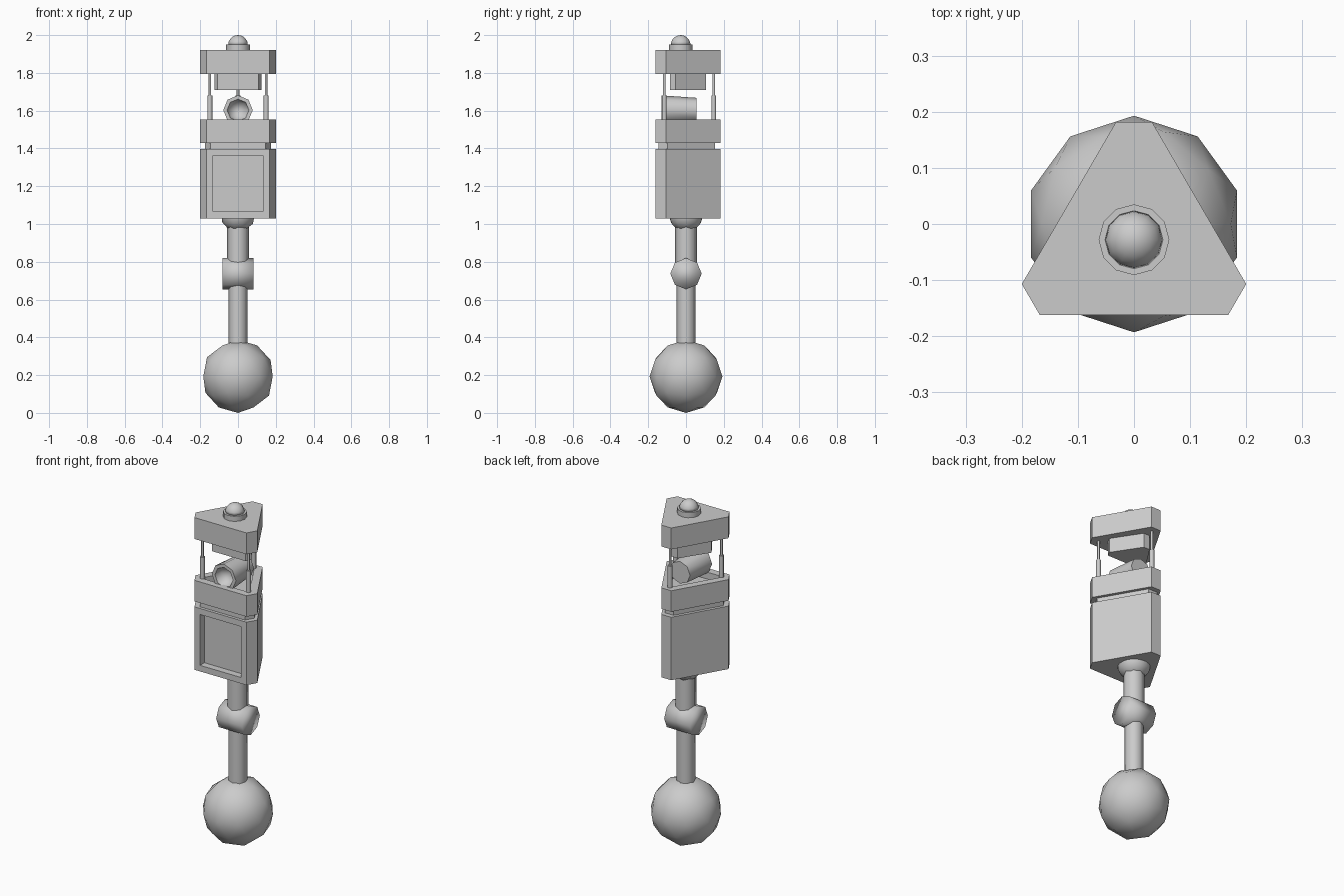
import bpy, bmesh
from math import cos, sin, tau
from mathutils import Vector

cube = bpy.data.objects.get("Cube")
if cube:
    bpy.data.objects.remove(cube)

grey = bpy.data.materials.new("plain grey")
grey.use_nodes = True
grey.diffuse_color = (0.6, 0.6, 0.6, 1)
grey.node_tree.nodes["Principled BSDF"].inputs["Base Color"].default_value = (0.6, 0.6, 0.6, 1)


def finish(bm, name, smooth=False, loc=(0, 0, 0)):
    for f in bm.faces:
        f.smooth = smooth
    mesh = bpy.data.meshes.new(name)
    bm.to_mesh(mesh)
    bm.free()
    mesh.materials.append(grey)
    ob = bpy.data.objects.new(name, mesh)
    ob.location = loc
    bpy.context.collection.objects.link(ob)
    return ob


def lathe(name, profile, sides, loc, axis="z", smooth=True, by_angle=False):
    """Closed solid turned from (radius, height) points around an axis."""
    place = {"z": lambda u, v, h: (u, v, h),
             "x": lambda u, v, h: (h, u, v),
             "y": lambda u, v, h: (u, h, v)}[axis]
    bm = bmesh.new()
    rings = [[bm.verts.new(place(r * cos(tau * i / sides), r * sin(tau * i / sides), h))
              for i in range(sides)] for r, h in profile]
    for low, high in zip(rings, rings[1:]):
        for i in range(sides):
            j = (i + 1) % sides
            bm.faces.new((low[i], low[j], high[j], high[i]))
    if profile[0][0] > 0:
        bm.faces.new(rings[0])
    if profile[-1][0] > 0:
        bm.faces.new(rings[-1])
    bmesh.ops.remove_doubles(bm, verts=bm.verts, dist=1e-5)
    bmesh.ops.recalc_face_normals(bm, faces=bm.faces)
    ob = finish(bm, name, smooth, loc)
    if by_angle:
        bpy.ops.object.select_all(action="DESELECT")
        ob.select_set(True)
        bpy.context.view_layer.objects.active = ob
        bpy.ops.object.shade_smooth_by_angle(angle=0.9)


def rod(name, radius, bottom, top, x=0, y=0, sides=8):
    lathe(name, [(radius, bottom), (radius, top)], sides, (x, y, 0), by_angle=True)


def ball(name, radius, z):
    bm = bmesh.new()
    bmesh.ops.create_icosphere(bm, subdivisions=2, radius=radius)
    finish(bm, name, True, (0, 0, z))


# Blunt-cornered triangle, right half from front to back
HALF = [(0.168, -0.162), (0.2, -0.107), (0.032, 0.182)]
CENTRE = -0.028


def prism(name, bottom, top, half=HALF, scale=1, recess=None, margin=0.05, depth=0.04):
    outline = half + [(-x, y) for x, y in reversed(half)]
    bm = bmesh.new()
    base = bm.faces.new([bm.verts.new((x * scale, CENTRE + (y - CENTRE) * scale, bottom))
                         for x, y in outline])
    raised = bmesh.ops.extrude_face_region(bm, geom=[base])["geom"]
    bmesh.ops.translate(bm, vec=(0, 0, top - bottom),
                        verts=[v for v in raised if isinstance(v, bmesh.types.BMVert)])
    bmesh.ops.recalc_face_normals(bm, faces=bm.faces)
    if recess:
        bm.normal_update()
        face = max(bm.faces, key=lambda f: f.normal.dot(Vector(recess)))
        bmesh.ops.inset_individual(bm, faces=[face], thickness=margin)
        bmesh.ops.inset_individual(bm, faces=[face], thickness=0.0005, depth=-depth)
    return finish(bm, name)


# Ball foot, leg and knee
ball("foot_ball", 0.193, 0.193)
rod("lower_leg", 0.05, 0.3, 0.74)
lathe("knee_joint", [(0.083, -0.083), (0.083, 0.083)], 8, (0, 0, 0.737), axis="x")
rod("upper_leg", 0.057, 0.74, 1.02)
ball("hip_ball", 0.093, 1.05)

# Triangular body with a recessed front panel, neck and tray
prism("body", 1.03, 1.398, recess=(0, -1, 0))
prism("neck", 1.39, 1.44, scale=0.87)
prism("tray", 1.43, 1.553, recess=(0, 0, 1))

# Tapered eye barrel with a hollow front
lathe("eye_barrel", [(0, 0.055), (0.065, 0.055), (0.078, -0.13), (0.058, -0.13), (0.045, -0.09), (0, -0.07)],
      8, (0, 0, 1.603), axis="y", by_angle=True)

# Three telescopic posts holding the roof
for label, x, y in (("right", -0.149, -0.115), ("left", 0.149, -0.115), ("back", 0, 0.147)):
    rod(label + "_post_sleeve", 0.013, 1.5, 1.68, x, y)
    rod(label + "_post", 0.007, 1.66, 1.81, x, y)

# Roof, hanging block and dome
prism("hanging_block", 1.71, 1.80, half=[(0.108, -0.085), (0.125, -0.055), (0.02, 0.105)])
prism("roof", 1.795, 1.92)
rod("dome_ring", 0.063, 1.91, 1.95, y=CENTRE, sides=12)
lathe("dome", [(0.052 * cos(tau * i / 20), 0.052 * sin(tau * i / 20)) for i in range(5)] + [(0, 0.052)],
      12, (0, CENTRE, 1.948))
